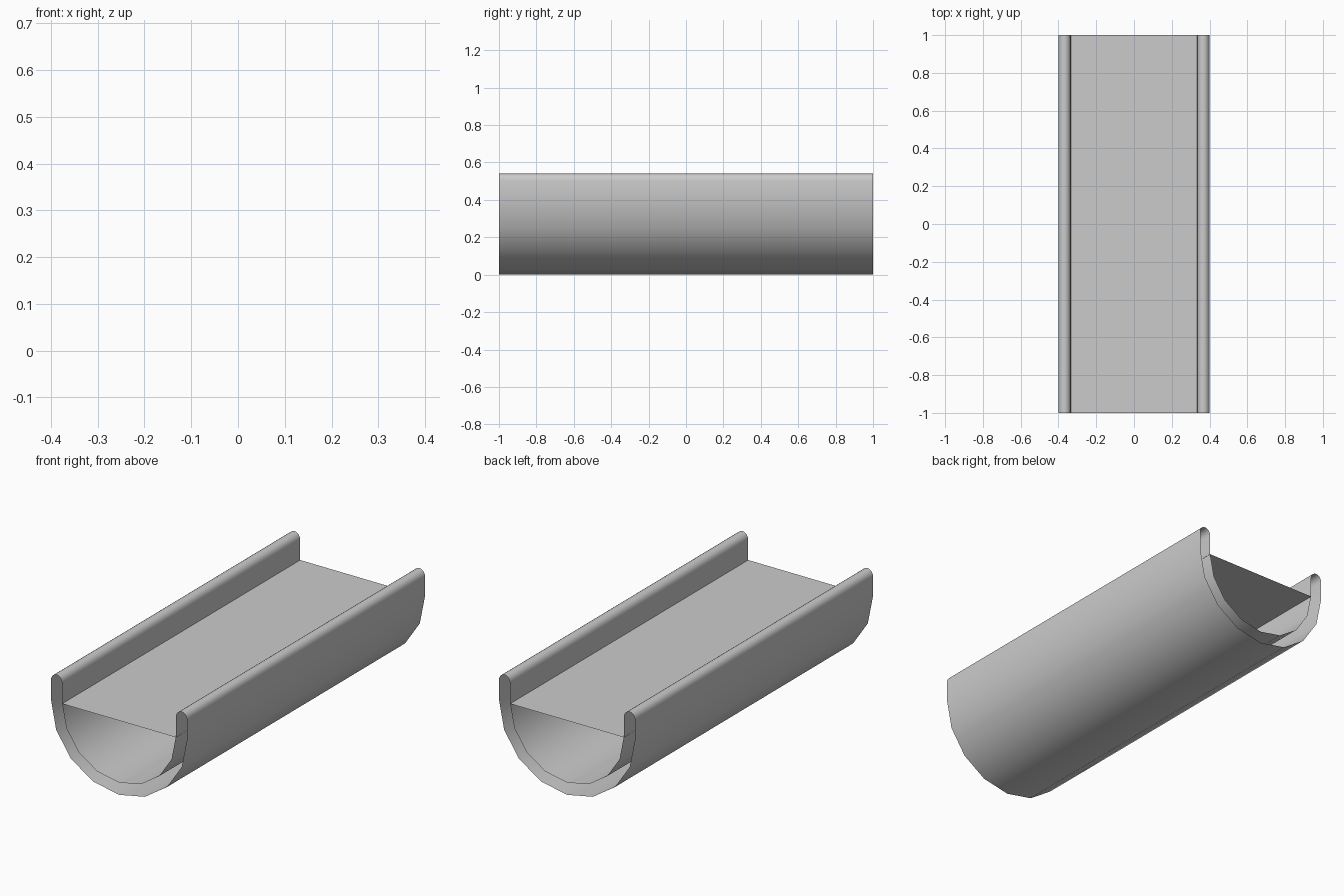
import bpy
import bmesh
from math import sin, cos, pi, radians

if "Cube" in bpy.data.objects:
    bpy.data.objects.remove(bpy.data.objects["Cube"])

HALF_LEN = 1.0
R_OUT, R_IN = 0.40, 0.335
AXIS_Z = 0.40          # centre height of the half-round
WALL_TOP = 0.505       # where the rounded lip begins
TOP = 0.54


def arc(cx, cz, rx, rz, a0, a1, n):
    """Points along an elliptical arc in the XZ plane."""
    return [(cx + rx * cos(a0 + (a1 - a0) * i / n),
             cz + rz * sin(a0 + (a1 - a0) * i / n)) for i in range(n + 1)]


def sweep(name, profile, closed):
    """Run an XZ profile along Y, leaving the ends open."""
    bm = bmesh.new()
    front = [bm.verts.new((x, -HALF_LEN, z)) for x, z in profile]
    back = [bm.verts.new((x, HALF_LEN, z)) for x, z in profile]
    n = len(profile)
    for i in range(n if closed else n - 1):
        j = (i + 1) % n
        bm.faces.new((front[i], front[j], back[j], back[i]))
    mesh = bpy.data.meshes.new(name)
    bm.to_mesh(mesh)
    bm.free()
    obj = bpy.data.objects.new(name, mesh)
    bpy.context.collection.objects.link(obj)
    return obj


# Trough shell: outer half-round, right lip, inner half-round, left lip
lip_x, lip_r = (R_OUT + R_IN) / 2, (R_OUT - R_IN) / 2
outer = arc(0, AXIS_Z, R_OUT, R_OUT, pi, 2 * pi, 8)
right_lip = arc(lip_x, WALL_TOP, lip_r, TOP - WALL_TOP, 0, pi, 8)
inner = arc(0, AXIS_Z, R_IN, R_IN, 2 * pi, pi, 8)
left_lip = arc(-lip_x, WALL_TOP, lip_r, TOP - WALL_TOP, 0, pi, 8)
# The loop runs counter-clockwise seen from the front, so faces point outward
trough = sweep("trough_shell", outer + right_lip + inner + left_lip, True)

# Flat water surface between the walls
sweep("water_surface", [(-R_IN, 0.395), (R_IN, 0.395)], False)

# Smooth the curved shell
bpy.context.view_layer.objects.active = trough
trough.select_set(True)
bpy.ops.object.shade_smooth_by_angle(angle=radians(40))
